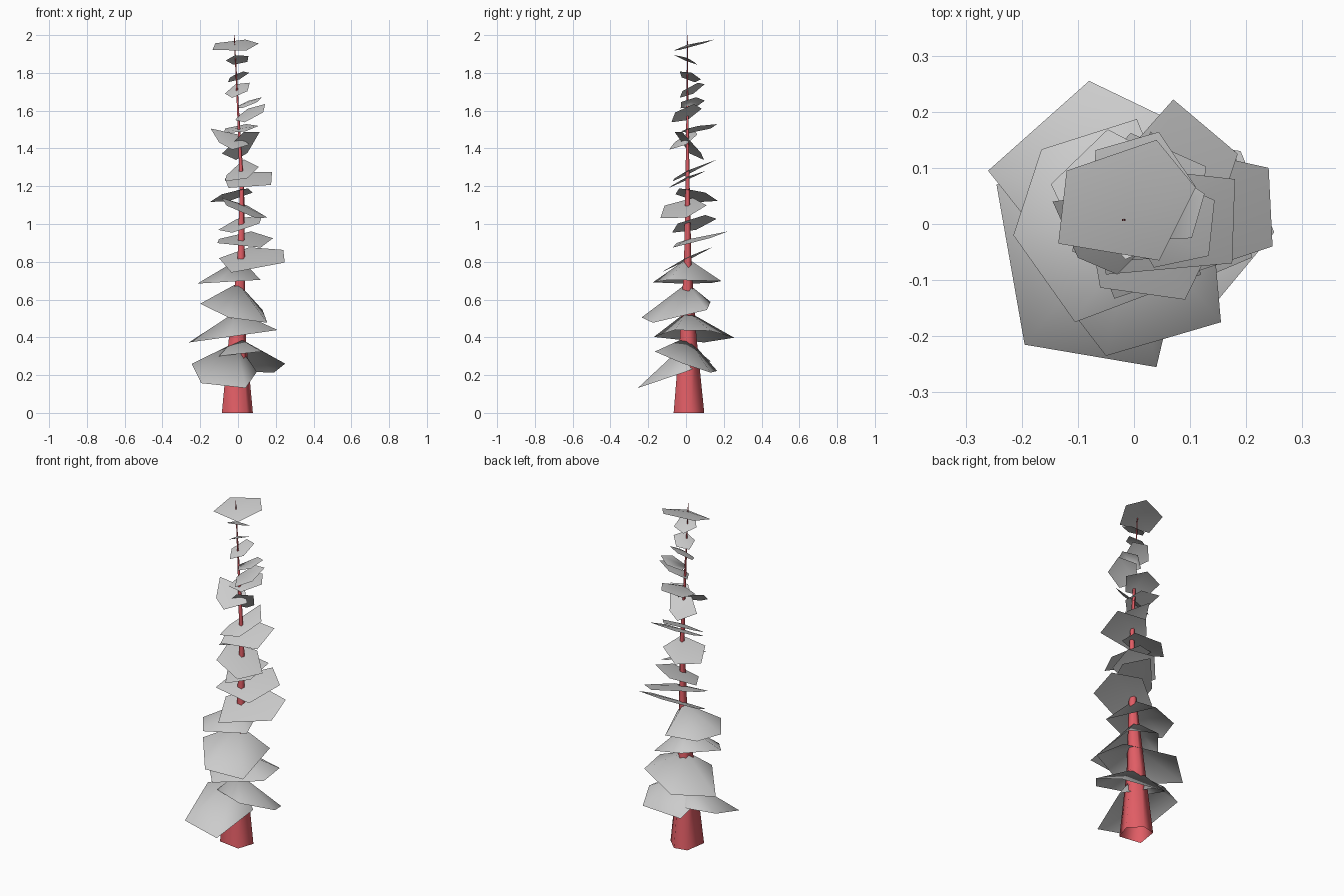
import bpy
import bmesh
from math import cos, sin, radians

default_cube = bpy.data.objects.get("Cube")
if default_cube:
    bpy.data.objects.remove(default_cube, do_unlink=True)


def make_material(name, colour):
    material = bpy.data.materials.new(name)
    material.use_nodes = True
    material.diffuse_color = colour
    shader = next(n for n in material.node_tree.nodes if n.type == 'BSDF_PRINCIPLED')
    shader.inputs["Base Color"].default_value = colour
    return material


bark_red = make_material("bark red", (0.75, 0.11, 0.13, 1))
leaf_grey = make_material("leaf grey", (0.6, 0.6, 0.6, 1))


def make_object(name, mesh_builder, material):
    mesh = bpy.data.meshes.new(name)
    mesh_builder.to_mesh(mesh)
    mesh_builder.free()
    mesh.materials.append(material)
    for polygon in mesh.polygons:
        polygon.use_smooth = True
    part = bpy.data.objects.new(name, mesh)
    bpy.context.scene.collection.objects.link(part)


def ring_points(centre_x, centre_y, radius, angles):
    return [(centre_x + radius * cos(radians(a)), centre_y + radius * sin(radians(a)))
            for a in angles]


# Slightly bent trunk: x, height, radius of each uneven five-sided section
trunk_sections = [(-0.01, 0, 0.092), (-0.007, 0.4, 0.05), (0.015, 0.8, 0.022),
                  (0.02, 1.2, 0.013), (0, 1.6, 0.006), (-0.02, 2, 0.002)]
trunk_angles = (15, 77, 127, 215, 308)
TRUNK_Y = 0.007


def trunk_x(height):
    for lower, upper in zip(trunk_sections, trunk_sections[1:]):
        if height <= upper[1]:
            blend = (height - lower[1]) / (upper[1] - lower[1])
            return lower[0] + blend * (upper[0] - lower[0])
    return trunk_sections[-1][0]


def build_trunk():
    bm = bmesh.new()
    rings = [[bm.verts.new((px, py, z)) for px, py in ring_points(x, TRUNK_Y, radius, trunk_angles)]
             for x, z, radius in trunk_sections]
    for lower, upper in zip(rings, rings[1:]):
        for side in range(5):
            after = (side + 1) % 5
            bm.faces.new((lower[side], lower[after], upper[after], upper[side]))
    make_object("trunk", bm, bark_red)


def build_tier(name, rim_points, middle, slope, peak):
    """Open five-sided canopy on a tilted plane, its tip on the trunk."""
    bm = bmesh.new()
    middle_x, middle_y, middle_z = middle

    def on_plane(x, y, lift=0):
        height = middle_z + slope[0] * (x - middle_x) + slope[1] * (y - middle_y)
        return bm.verts.new((x, y, height + lift))

    rim = [on_plane(x, y) for x, y in rim_points]
    tip = on_plane(trunk_x(middle_z), TRUNK_Y, peak)
    for side in range(5):
        bm.faces.new((rim[side], rim[(side + 1) % 5], tip))
    make_object(name, bm, leaf_grey)


# Uneven tall tiers: rim points counter-clockwise, plane centre, slope along x and y, peak
low_tiers = {
    "bottom_canopy": ([(-0.245, 0.07), (-0.195, -0.215), (0.04, -0.255), (0.1, 0), (-0.1, 0.13)],
                      (-0.06, -0.06, 0.205), (-0.05, 0.35), 0.15),
    "second_canopy": ([(0.25, -0.015), (0.19, 0.13), (-0.08, 0.165), (-0.1, -0.05), (0.125, -0.165)],
                      (0.09, 0, 0.268), (-0.08, -0.36), 0.13),
    "third_canopy": ([(0.18, 0.13), (-0.08, 0.255), (-0.26, 0.095), (-0.05, -0.17), (0.21, -0.06)],
                     (-0.03, 0.03, 0.405), (0.14, 0), 0.13),
    "fourth_canopy": ([(0.13, 0.11), (-0.06, 0.13), (-0.2, -0.04), (-0.05, -0.235), (0.155, -0.175)],
                      (-0.01, -0.04, 0.54), (-0.2, 0.22), 0.14),
    "fifth_canopy": ([(0.005, 0.187), (-0.165, 0.133), (-0.215, -0.02), (-0.105, -0.175), (0.12, -0.09)],
                     (-0.04, 0, 0.695), (0.06, 0), 0.12),
}
# Uneven flat tiers: rim points, plane centre, slope
high_tiers = {
    "sixth_canopy": ([(0.24, 0.1), (0.06, 0.14), (-0.1, 0.03), (-0.035, -0.133), (0.247, -0.04)],
                     (0.09, 0.02, 0.82), (0.03, 0.48)),
    "seventh_canopy": ([(0.185, 0.125), (0.07, 0.222), (-0.1, 0.03), (-0.11, -0.05), (0.12, -0.07)],
                       (0.05, 0.07, 0.92), (-0.08, 0.28)),
    "middle_canopy": ([(0.18, 0.08), (0, 0.1), (-0.07, 0.02), (-0.05, -0.09), (0.175, -0.07)],
                      (0.06, 0, 1.235), (0.03, 0.45)),
    "upper_middle_canopy": ([(0.11, 0.06), (0.03, 0.165), (-0.06, 0), (-0.07, -0.07), (0.05, -0.06)],
                            (0.03, 0.05, 1.29), (0.1, 0.45)),
    "steep_back_canopy": ([(0.115, -0.02), (0.05, 0.08), (-0.01, 0.095), (-0.085, 0.02), (0.03, -0.06)],
                          (0.02, 0.02, 1.415), (0.4, -0.85)),
    "steep_front_canopy": ([(0.06, 0), (0, 0.06), (-0.145, 0.04), (-0.1, -0.06), (-0.03, -0.09)],
                           (-0.05, 0.02, 1.465), (-0.3, 0.6)),
    "top_canopy": ([(0.11, 0.065), (0.04, 0.15), (-0.12, 0.095), (-0.135, -0.035), (0.045, -0.065)],
                   (-0.015, 0.04, 1.945), (0.03, 0.27)),
}
# Even flat tiers: plane centre, radius, turn, slope along x and y
even_tiers = [
    ((0.02, 0.04, 1), 0.125, 30, (0.28, 0.28)),
    ((0.03, -0.02, 1.08), 0.13, 10, (-0.4, 0.2)),
    ((-0.03, 0.05, 1.15), 0.12, 170, (0.25, -0.2)),
    ((0.01, 0.07, 1.505), 0.1, 70, (0.15, 0.2)),
    ((0.07, 0, 1.585), 0.085, 30, (0.45, 0.4)),
    ((0.06, 0.03, 1.64), 0.07, 20, (0.4, 0.2)),
    ((0, 0.03, 1.71), 0.07, 100, (0.35, 0.5)),
    ((0, 0.02, 1.78), 0.06, 10, (0.4, -0.3)),
    ((0, 0, 1.87), 0.065, 40, (0.1, -0.4)),
]

build_trunk()
FLAT_PEAK = 0.013
for name, (rim_points, middle, slope, peak) in low_tiers.items():
    build_tier(name, rim_points, middle, slope, peak)
for name, (rim_points, middle, slope) in high_tiers.items():
    build_tier(name, rim_points, middle, slope, FLAT_PEAK)
for number, (middle, radius, turn, slope) in enumerate(even_tiers, 1):
    rim_points = ring_points(*middle[:2], radius, range(turn, turn + 360, 72))
    build_tier(f"even_canopy_{number}", rim_points, middle, slope, FLAT_PEAK)
